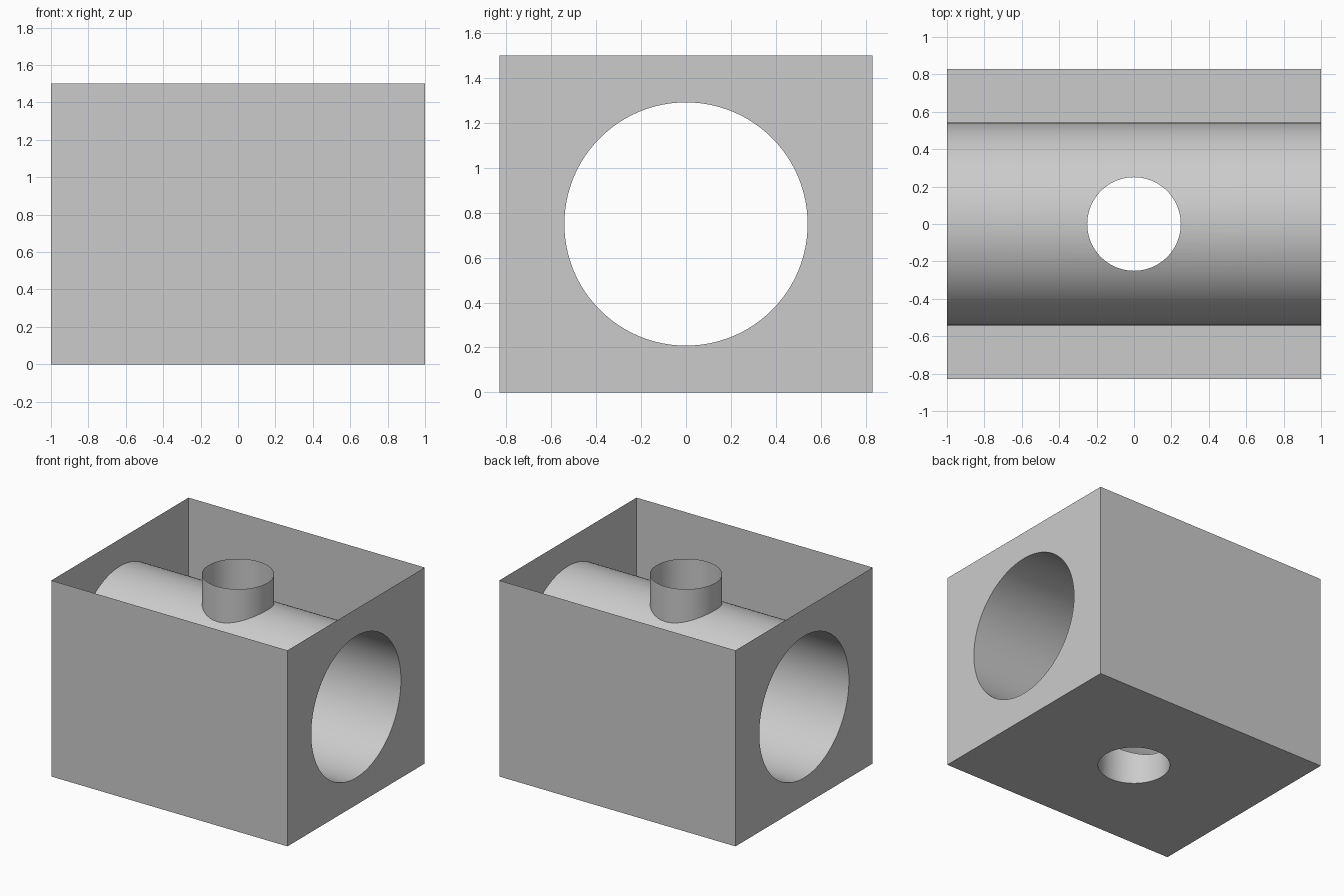
import bpy
import bmesh
from math import hypot, radians
from mathutils import Matrix

if "Cube" in bpy.data.objects:
    bpy.data.objects.remove(bpy.data.objects["Cube"])

HALF_X, HALF_Y, HEIGHT = 1.0, 0.83, 1.5
DUCT_R, PIPE_R, SIDES = 0.542, 0.25, 128

grey = bpy.data.materials.new("plain grey")
grey.use_nodes = True
grey.diffuse_color = (0.6, 0.6, 0.6, 1)
grey.node_tree.nodes["Principled BSDF"].inputs["Base Color"].default_value = (0.6, 0.6, 0.6, 1)


def add_object(name, bm):
    mesh = bpy.data.meshes.new(name)
    bm.to_mesh(mesh)
    bm.free()
    mesh.materials.append(grey)
    obj = bpy.data.objects.new(name, mesh)
    bpy.context.collection.objects.link(obj)
    return obj


def bore(name, radius, rotation):
    bm = bmesh.new()
    place = Matrix.Translation((0, 0, HEIGHT / 2)) @ rotation
    bmesh.ops.create_cone(bm, cap_ends=True, segments=SIDES, radius1=radius,
                          radius2=radius, depth=3, matrix=place)
    obj = add_object(name, bm)
    obj.hide_render = True
    return obj


# Solid block drilled along its length and from top to bottom
bm = bmesh.new()
size = Matrix.Diagonal((2 * HALF_X, 2 * HALF_Y, HEIGHT, 1))
bmesh.ops.create_cube(bm, size=1, matrix=Matrix.Translation((0, 0, HEIGHT / 2)) @ size)
block = add_object("drilled_block", bm)
cutters = [bore("duct_cutter", DUCT_R, Matrix.Rotation(radians(90), 4, "Y")),
           bore("pipe_cutter", PIPE_R, Matrix.Identity(4))]
for cutter in cutters:
    mod = block.modifiers.new("bore", "BOOLEAN")
    mod.operation = "DIFFERENCE"
    mod.solver = "EXACT"
    mod.object = cutter
drilled = bpy.data.meshes.new_from_object(
    block.evaluated_get(bpy.context.evaluated_depsgraph_get()))


def part_of(face):
    c, n = face.calc_center_median(), face.normal
    if n.z > 0.99 and c.z > HEIGHT - 0.001:
        return "open_top"
    if (abs(n.x) > 0.99 and abs(c.x) > HALF_X - 0.001
            or abs(n.y) > 0.99 and abs(c.y) > HALF_Y - 0.001
            or c.z < 0.001):
        return "box_shell"
    if abs(n.z) < 0.01 and hypot(c.x, c.y) < PIPE_R + 0.02:
        return "vertical_pipe"
    return "horizontal_duct"


# Thin-walled parts taken from the drilled block, leaving the top open
for name in ("box_shell", "horizontal_duct", "vertical_pipe"):
    bm = bmesh.new()
    bm.from_mesh(drilled)
    bm.normal_update()
    others = [f for f in bm.faces if part_of(f) != name]
    bmesh.ops.delete(bm, geom=others, context="FACES")
    for f in bm.faces:
        f.material_index = 0
    part = add_object(name, bm)
    bpy.ops.object.select_all(action="DESELECT")
    part.select_set(True)
    bpy.context.view_layer.objects.active = part
    bpy.ops.object.shade_smooth_by_angle(angle=radians(30))

for helper in [block] + cutters:
    bpy.data.objects.remove(helper)
bpy.data.meshes.remove(drilled)
